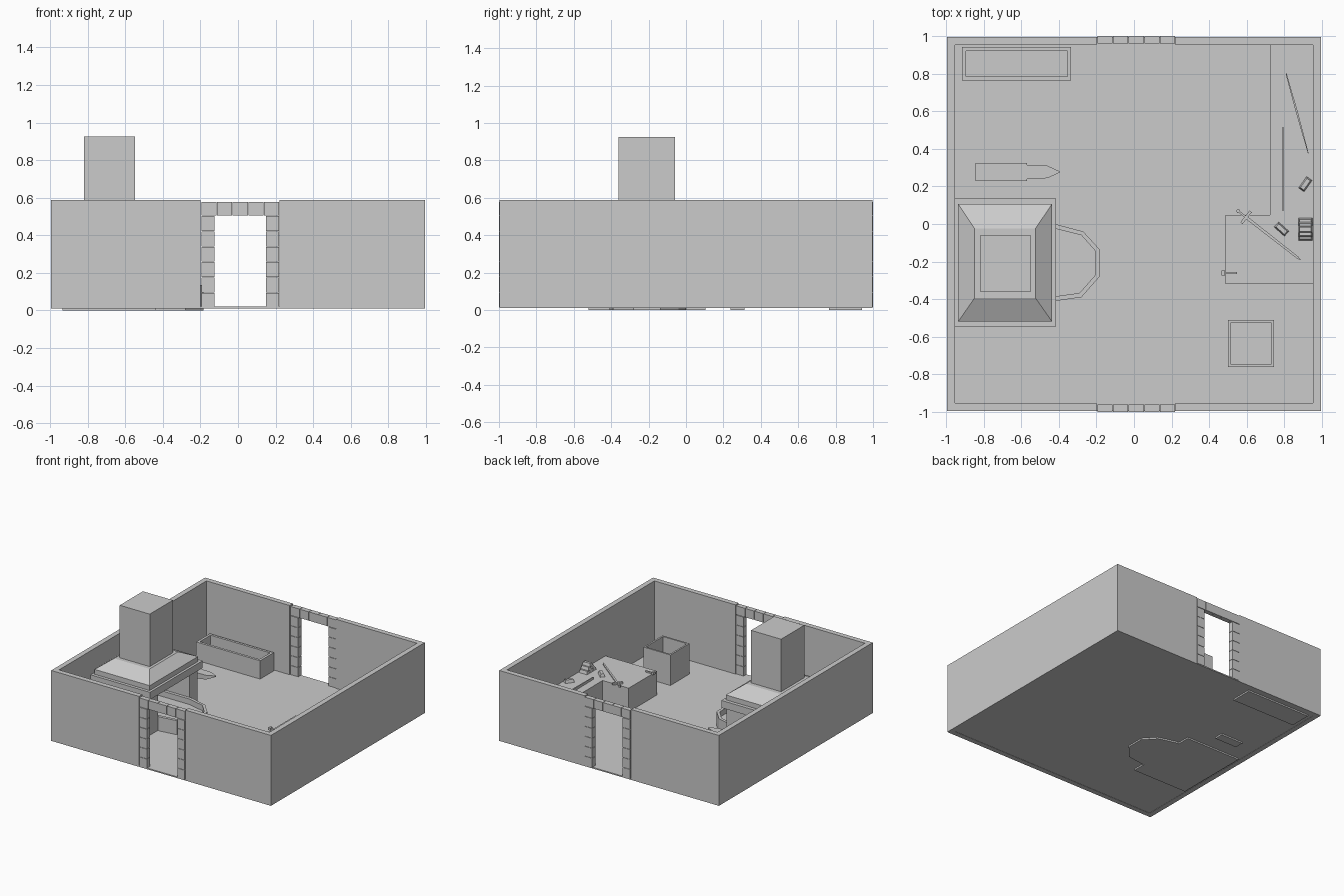
import bpy, bmesh
from math import radians
from mathutils import Matrix

if "Cube" in bpy.data.objects:
    bpy.data.objects.remove(bpy.data.objects["Cube"])


def loft(name, rings, mat=None):
    """Skin a stack of rings (lists of xyz) and cap both ends."""
    bm = bmesh.new()
    loops = [[bm.verts.new(p) for p in r] for r in rings]
    n = len(loops[0])
    for a, b in zip(loops, loops[1:]):
        for i in range(n):
            j = (i + 1) % n
            bm.faces.new((a[i], a[j], b[j], b[i]))
    bm.faces.new(loops[0])
    bm.faces.new(loops[-1])
    if mat:
        bm.transform(mat)
    bmesh.ops.recalc_face_normals(bm, faces=bm.faces)
    me = bpy.data.meshes.new(name)
    bm.to_mesh(me)
    bm.free()
    ob = bpy.data.objects.new(name, me)
    bpy.context.collection.objects.link(ob)
    return ob


def at(pts, z):
    return [(x, y, z) for x, y in pts]


def rect(x0, x1, y0, y1, d=0):
    return [(x0 + d, y0 + d), (x1 - d, y0 + d), (x1 - d, y1 - d), (x0 + d, y1 - d)]


def prism(name, pts, z0, z1, mat=None):
    return loft(name, [at(pts, z0), at(pts, z1)], mat)


def box(name, x0, x1, y0, y1, z0, z1):
    return prism(name, rect(x0, x1, y0, y1), z0, z1)


def tray(name, outer, inner, z0, z1, zin):
    return loft(name, [at(outer, z0), at(outer, z1), at(inner, z1), at(inner, zin)])


def place(x, y, z, deg):
    return Matrix.Translation((x, y, z)) @ Matrix.Rotation(radians(deg), 4, 'Z')


# Room shell
W, T = 0.996, 0.042
box("floor", -W + T, W - T, -W + T, W - T, 0.012, 0.02)
box("left_wall", -W, -W + T, -W, W, 0.01, 0.587)
box("right_wall", W - T, W, -W, W, 0.01, 0.587)
for side, y in (("front", -W), ("back", W - T)):
    box(side + "_wall_left", -W + T, -0.2, y, y + T, 0.01, 0.587)
    box(side + "_wall_right", 0.22, W - T, y, y + T, 0.01, 0.587)
    box(side + "_threshold", -0.2, 0.22, y, y + T, 0.01, 0.02)
    # Stone door frame: two jambs and a row of lintel blocks
    y0, y1 = (y - 0.004, y + 0.036) if y < 0 else (y + 0.006, y + T + 0.004)
    for i in range(6):
        z = 0.015 + i * 0.0815
        box(side + "_jamb_stone", -0.194, -0.126, y0, y1, z, z + 0.079)
        box(side + "_jamb_stone", 0.15, 0.217, y0, y1, z, z + 0.079)
    for i in range(5):
        x = -0.194 + i * 0.083
        box(side + "_lintel_stone", x, x + 0.08, y0, y1, 0.506, 0.578)

# Forge: side walls, hearth basin, hood and chimney
box("forge_side_wall", -0.935, -0.44, -0.52, -0.41, 0, 0.33)
box("forge_side_wall", -0.935, -0.44, 0.0, 0.105, 0, 0.33)
hearth = [(-.935, 0), (-.42, 0), (-.27, -.04), (-.183, -.135), (-.183, -.28),
          (-.28, -.39), (-.42, -.41), (-.935, -.41)]
hollow = [(-.91, -.025), (-.42, -.025), (-.28, -.06), (-.206, -.143), (-.206, -.272),
          (-.29, -.367), (-.42, -.385), (-.91, -.385)]
tray("hearth_basin", hearth, hollow, 0, 0.135, 0.09)
box("hood_rim", -0.956, -0.416, -0.545, 0.135, 0.33, 0.39)
loft("hood", [at(rect(-0.936, -0.436, -0.52, 0.107), z) for z in (0.39, 0.43)]
     + [at(rect(-0.848, -0.525, -0.393, -0.025), 0.495)])
box("chimney", -0.82, -0.548, -0.36, -0.06, 0.495, 0.925)

# Anvil
loft("anvil_base", [at(rect(-.80, -.60, .237, .312), 0), at(rect(-.80, -.60, .237, .312), .03),
                    at(rect(-.76, -.64, .25, .30), .06), at(rect(-.76, -.64, .25, .30), .13),
                    at(rect(-.80, -.60, .237, .312), .16)])
box("anvil_face", -0.843, -0.57, 0.23, 0.326, 0.16, 0.22)
loft("anvil_horn", [[(x, .277 - w, .217 - d), (x, .277 + w, .217 - d),
                     (x, .277 + w, .217), (x, .277 - w, .217)]
                    for x, w, d in ((-.57, .038, .05), (-.46, .033, .035), (-.395, .003, .008))])

# Water trough and storage bin
r = (-0.915, -0.335, 0.765, 0.942)
tray("water_trough", rect(*r), rect(*r, 0.02), 0, 0.17, 0.03)
r = (0.5, 0.745, -0.76, -0.512)
tray("storage_bin", rect(*r), rect(*r, 0.014), 0.012, 0.27, 0.03)

# L-shaped workbench
TOP = 0.215
prism("workbench", [(.487, -.32), (.955, -.32), (.955, .955), (.723, .955),
                    (.723, .047), (.487, .047)], 0.012, TOP)

# Sword on the bench: blade, guard, grip and pommel
m = place(0.555, 0.068, TOP, -38)
prism("sword_blade", [(.06, -.008), (.40, -.006), (.425, 0), (.40, .006), (.06, .008)], .004, .012, m)
prism("sword_guard", rect(.045, .06, -.04, .04), 0, .016, m)
prism("sword_grip", rect(0, .045, -.005, .005), .002, .014, m)
prism("sword_pommel", [(-.012, 0), (0, -.012), (.012, 0), (0, .012)], 0, .016, m)

# Unfinished blades standing on edge
for x, y, a, length in ((0.81, 0.80, -74.5, 0.44), (0.793, 0.515, -90, 0.445)):
    prism("blade_blank", [(0, -.003), (length * .5, -.005), (length, -.002),
                          (length, .002), (length * .5, .005), (0, .003)],
          0, .02, place(x, y, TOP, a))

# Small hammer
box("hammer_handle", 0.475, 0.548, -0.266, -0.256, TOP, TOP + 0.012)
box("hammer_head", 0.466, 0.485, -0.275, -0.247, TOP, TOP + 0.02)

# Metal ingots: two loose and one stack
def ingot(x, y, z, deg):
    loft("ingot", [at(rect(-.037, .037, -.018, .018), 0), at(rect(-.03, .03, -.011, .011), .024)],
         place(x, y, z, deg))


ingot(0.912, 0.212, TOP, 55)
ingot(0.785, -0.027, TOP, -42)
for level, ys in enumerate(((-.07, -.028, .014), (-.05, -.008), (-.028,))):
    for y in ys:
        ingot(0.912, y, TOP + level * 0.024, 0)
